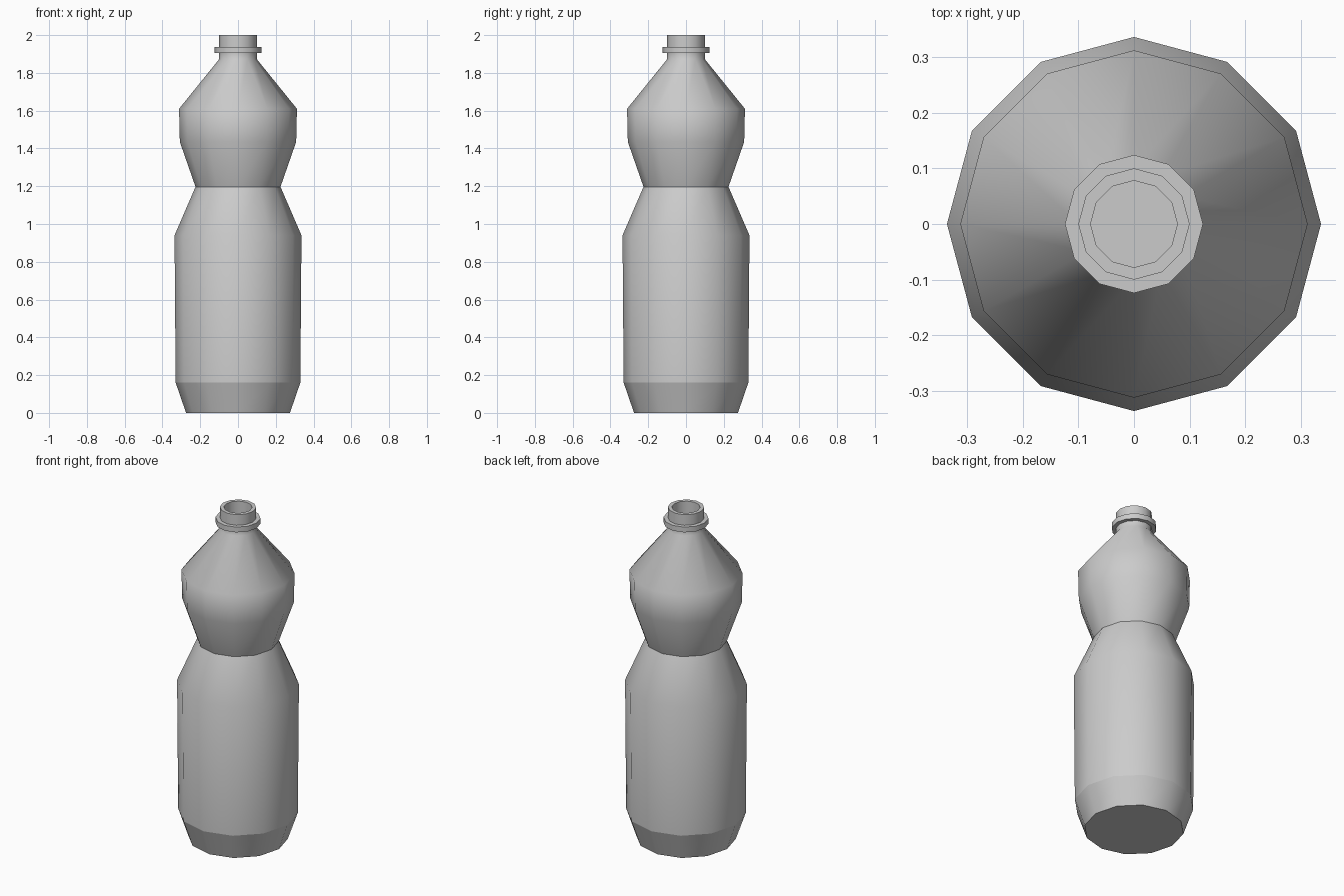
import bpy, bmesh, math

if "Cube" in bpy.data.objects:
    bpy.data.objects.remove(bpy.data.objects["Cube"])

SIDES = 12

# Lathe profile (radius, height): body, waist, shoulder, neck ring, mouth
PROFILE = [
    (0.275, 0.0), (0.33, 0.16), (0.336, 0.94), (0.225, 1.197),
    (0.308, 1.435), (0.312, 1.61), (0.10, 1.872), (0.10, 1.904),
    (0.124, 1.904), (0.124, 1.936), (0.10, 1.936), (0.10, 2.0),
    (0.078, 2.0), (0.078, 1.88),
]
SHARP_HEIGHTS = (0.16, 1.197)

bm = bmesh.new()
rings = []
for r, z in PROFILE:
    rings.append([bm.verts.new((r * math.cos(2 * math.pi * i / SIDES),
                                r * math.sin(2 * math.pi * i / SIDES), z))
                  for i in range(SIDES)])
for a, b in zip(rings, rings[1:]):
    for i in range(SIDES):
        j = (i + 1) % SIDES
        bm.faces.new((a[i], a[j], b[j], b[i]))

# Base and floor of the mouth
bm.faces.new(rings[0][::-1])
bm.faces.new(rings[-1])
bmesh.ops.recalc_face_normals(bm, faces=bm.faces)

mesh = bpy.data.meshes.new("bottle")
bm.to_mesh(mesh)
bm.free()
bottle = bpy.data.objects.new("bottle", mesh)
bpy.context.collection.objects.link(bottle)

# Smooth sides with crisp rims and creases
bpy.context.view_layer.objects.active = bottle
bottle.select_set(True)
bpy.ops.object.shade_smooth_by_angle(angle=math.radians(41))
for e in mesh.edges:
    z0, z1 = (mesh.vertices[v].co.z for v in e.vertices)
    if any(abs(z0 - h) < 1e-4 and abs(z1 - h) < 1e-4 for h in SHARP_HEIGHTS):
        e.use_edge_sharp = True
